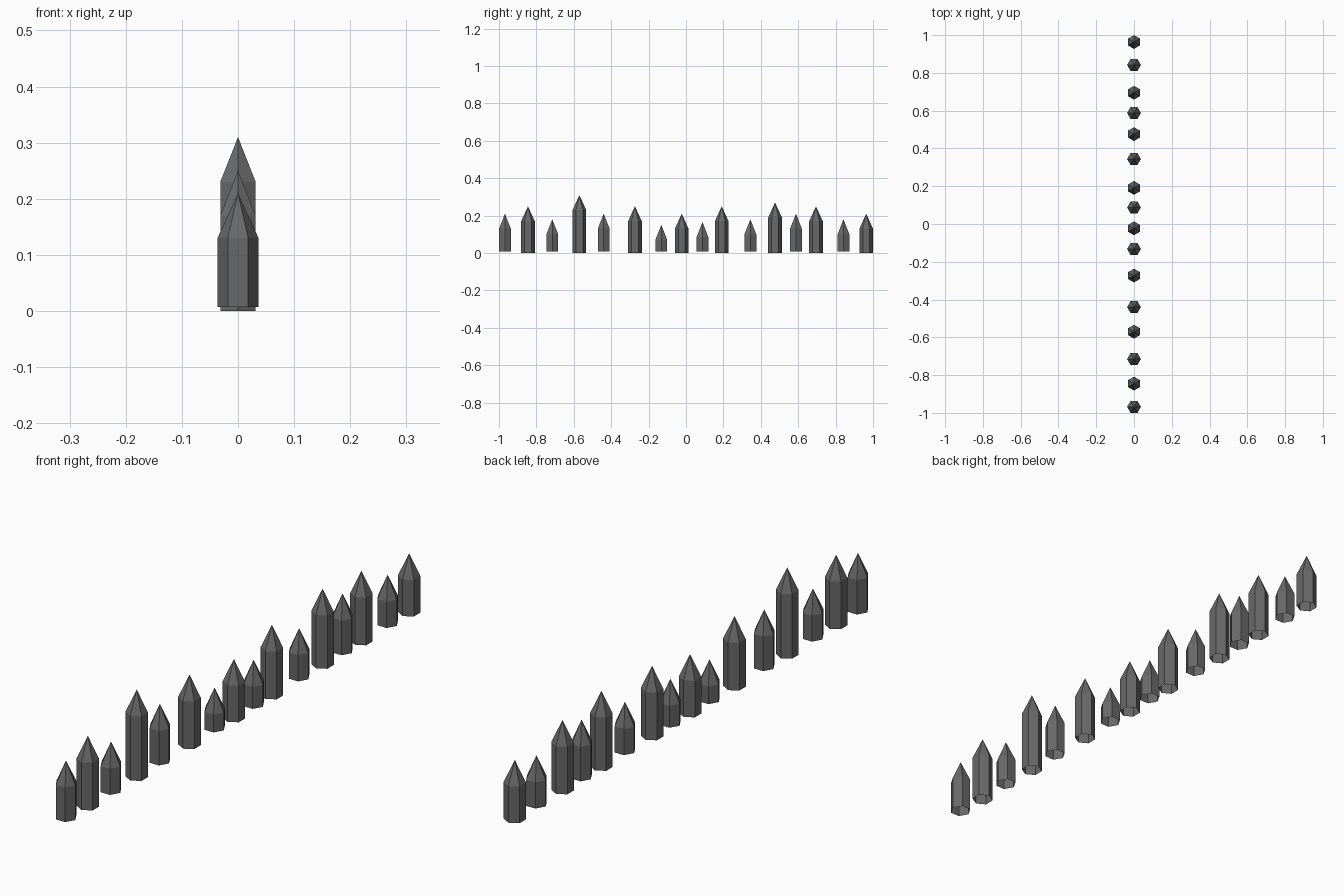
import bpy, bmesh
from math import cos, sin, pi

if "Cube" in bpy.data.objects:
    bpy.data.objects.remove(bpy.data.objects["Cube"])

RADIUS = 0.0365
TIP = 0.08  # height of the pointed cap

# (position along y, height of the point)
SPIKES = [(-0.968, 0.21), (-0.845, 0.25), (-0.715, 0.18), (-0.57, 0.31),
          (-0.44, 0.21), (-0.273, 0.25), (-0.132, 0.15), (-0.023, 0.21),
          (0.088, 0.165), (0.191, 0.25), (0.344, 0.18), (0.476, 0.27),
          (0.588, 0.21), (0.695, 0.25), (0.842, 0.18), (0.9635, 0.21)]


def spike(name, y, height, turn, base):
    """Hexagonal shaft, open underneath, closed by a six-sided point."""
    bm = bmesh.new()
    rings = []
    for z in (base, height - TIP):
        rings.append([bm.verts.new((RADIUS * cos(turn + k * pi / 3),
                                    RADIUS * sin(turn + k * pi / 3), z))
                      for k in range(6)])
    apex = bm.verts.new((0, 0, height))
    low, high = rings
    for k in range(6):
        n = (k + 1) % 6
        bm.faces.new((low[k], low[n], high[n], high[k]))
        bm.faces.new((high[k], high[n], apex))
    mesh = bpy.data.meshes.new(name)
    bm.to_mesh(mesh)
    bm.free()
    obj = bpy.data.objects.new(name, mesh)
    obj.location.y = y
    bpy.context.collection.objects.link(obj)

    mat = bpy.data.materials.get("dark_iron")
    if mat is None:
        mat = bpy.data.materials.new("dark_iron")
        mat.diffuse_color = (0.14, 0.14, 0.14, 1)
        mat.use_nodes = True
        mat.node_tree.nodes["Principled BSDF"].inputs["Base Color"].default_value = mat.diffuse_color
    mesh.materials.append(mat)


# Every second spike is turned to put a corner along the row
for i, (y, height) in enumerate(SPIKES):
    odd = i % 2
    spike(f"spike_{i + 1:02d}", y, height, pi / 2 if odd else 0, 0 if odd else 0.007)
